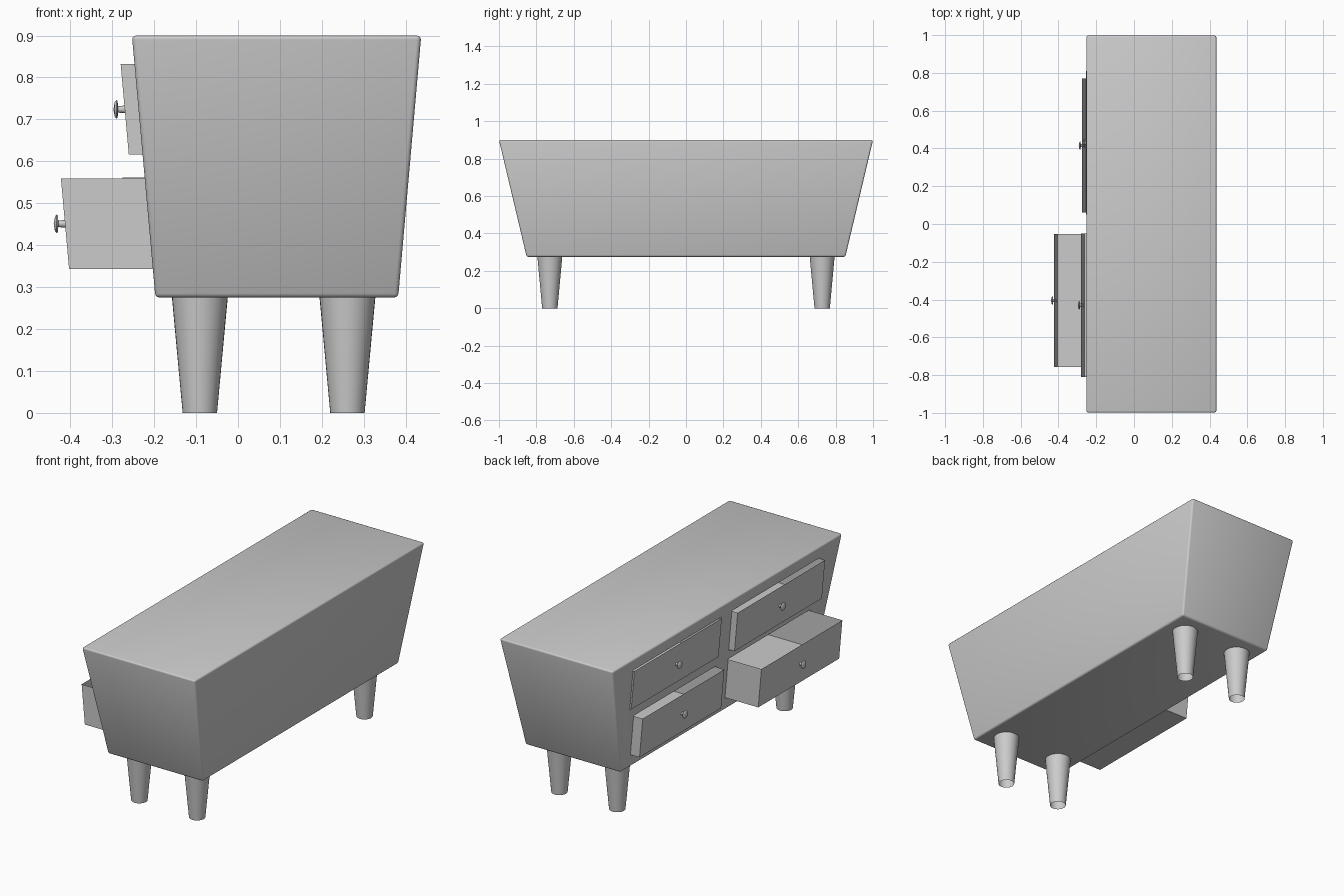
import bpy, bmesh, math
from mathutils import Vector, Matrix

cube = bpy.data.objects.get("Cube")
if cube:
    bpy.data.objects.remove(cube, do_unlink=True)

grey = bpy.data.materials.new("plain grey")
grey.use_nodes = True
colour = (0.6, 0.6, 0.6, 1)
grey.diffuse_color = colour
grey.node_tree.nodes["Principled BSDF"].inputs["Base Color"].default_value = colour

SLOPE = 0.09           # lean of the drawer side
TOP = 0.9


def front_x(z):
    return -0.253 + SLOPE * (TOP - z)


def finish(name, bm, smooth=True):
    bmesh.ops.recalc_face_normals(bm, faces=bm.faces)
    mesh = bpy.data.meshes.new(name)
    bm.to_mesh(mesh)
    bm.free()
    mesh.materials.append(grey)
    obj = bpy.data.objects.new(name, mesh)
    bpy.context.collection.objects.link(obj)
    bpy.ops.object.select_all(action="DESELECT")
    obj.select_set(True)
    bpy.context.view_layer.objects.active = obj
    if smooth:
        bpy.ops.object.shade_smooth_by_angle(angle=math.radians(35))
    return obj


def loft_box(bm, low, high):
    """Box between two rectangles given as (x0, x1, y0, y1, z); returns the top face."""
    rings = []
    for x0, x1, y0, y1, z in (low, high):
        rings.append([bm.verts.new(p) for p in
                      ((x0, y0, z), (x1, y0, z), (x1, y1, z), (x0, y1, z))])
    a, b = rings
    bm.faces.new(a[::-1])
    top = bm.faces.new(b)
    for i in range(4):
        j = (i + 1) % 4
        bm.faces.new((a[i], a[j], b[j], b[i]))
    return top


def leaning_box(bm, y, half, z0, z1, pull, depth):
    rects = [(front_x(z) - pull, front_x(z) - pull + depth, y - half, y + half, z)
             for z in (z0, z1)]
    return loft_box(bm, *rects)


# name, centre y, half width, bottom, top, distance pulled out
drawers = (
    ("upper_back", 0.43, 0.38, 0.616, 0.832, 0.006),
    ("upper_front", -0.43, 0.38, 0.616, 0.832, 0.033),
    ("lower_back", 0.415, 0.355, 0.343, 0.561, 0.053),
    ("lower_front", -0.405, 0.352, 0.343, 0.559, 0.2),
)

# Tapered cabinet body with softened edges
bm = bmesh.new()
loft_box(bm, (-0.197, 0.382, -0.852, 0.852, 0.275), (-0.253, 0.437, -1, 1, TOP))
bmesh.ops.bevel(bm, geom=bm.edges[:], offset=0.01, segments=3, profile=0.5, affect="EDGES")
body = finish("cabinet_body", bm, smooth=False)

# Drawer openings
bm = bmesh.new()
gap = 0.004
for _, y, half, z0, z1, _ in drawers:
    leaning_box(bm, y, half + gap, z0 - gap, z1 + gap, 0.1, 0.66)
cutter = finish("opening_cutter", bm, smooth=False)
cutter.hide_render = True
bpy.context.view_layer.objects.active = body
cut = body.modifiers.new("openings", "BOOLEAN")
cut.operation = "DIFFERENCE"
cut.solver = "EXACT"
cut.object = cutter
bpy.ops.object.modifier_apply(modifier=cut.name)
bpy.data.objects.remove(cutter, do_unlink=True)
bpy.ops.object.select_all(action="DESELECT")
body.select_set(True)
bpy.ops.object.shade_smooth_by_angle(angle=math.radians(35))

# Knob outline as (distance out, radius), spun about the x axis
knob_profile = ((-0.004, 0.009), (0.016, 0.008), (0.017, 0.02), (0.02, 0.022),
                (0.024, 0.017), (0.027, 0))

for name, y, half, z0, z1, pull in drawers:
    # Open drawer box
    bm = bmesh.new()
    top = leaning_box(bm, y, half, z0, z1, pull, 0.5)
    bmesh.ops.inset_individual(bm, faces=[top], thickness=0.016)
    drop = z1 - z0 - 0.016
    walls = bmesh.ops.extrude_face_region(bm, geom=[top])["geom"]
    bm.faces.remove(top)
    floor = [v for v in walls if isinstance(v, bmesh.types.BMVert)]
    bmesh.ops.translate(bm, verts=floor, vec=(SLOPE * drop, 0, -drop))
    finish(name + "_drawer", bm)

    # Round knob on a short stem
    zk = (z0 + z1) / 2
    centre = Vector((front_x(zk) - pull, y, zk))
    bm = bmesh.new()
    verts = [bm.verts.new((-d, 0, r)) for d, r in knob_profile]
    edges = [bm.edges.new(pair) for pair in zip(verts, verts[1:])]
    bmesh.ops.spin(bm, geom=verts + edges, cent=(0, 0, 0), axis=(1, 0, 0),
                   angle=math.tau, steps=24)
    bmesh.ops.remove_doubles(bm, verts=bm.verts, dist=0.0001)
    bmesh.ops.translate(bm, verts=bm.verts, vec=centre)
    finish(name + "_knob", bm)

# Four tapered hollow legs
for end, y in (("front", -0.728), ("back", 0.728)):
    for side, x in (("right", -0.091), ("left", 0.261)):
        bm = bmesh.new()
        bmesh.ops.create_cone(bm, cap_ends=False, segments=32, radius1=0.041,
                              radius2=0.067, depth=0.28,
                              matrix=Matrix.Translation((x, y, 0.14)))
        finish(f"{end}_{side}_leg", bm)
